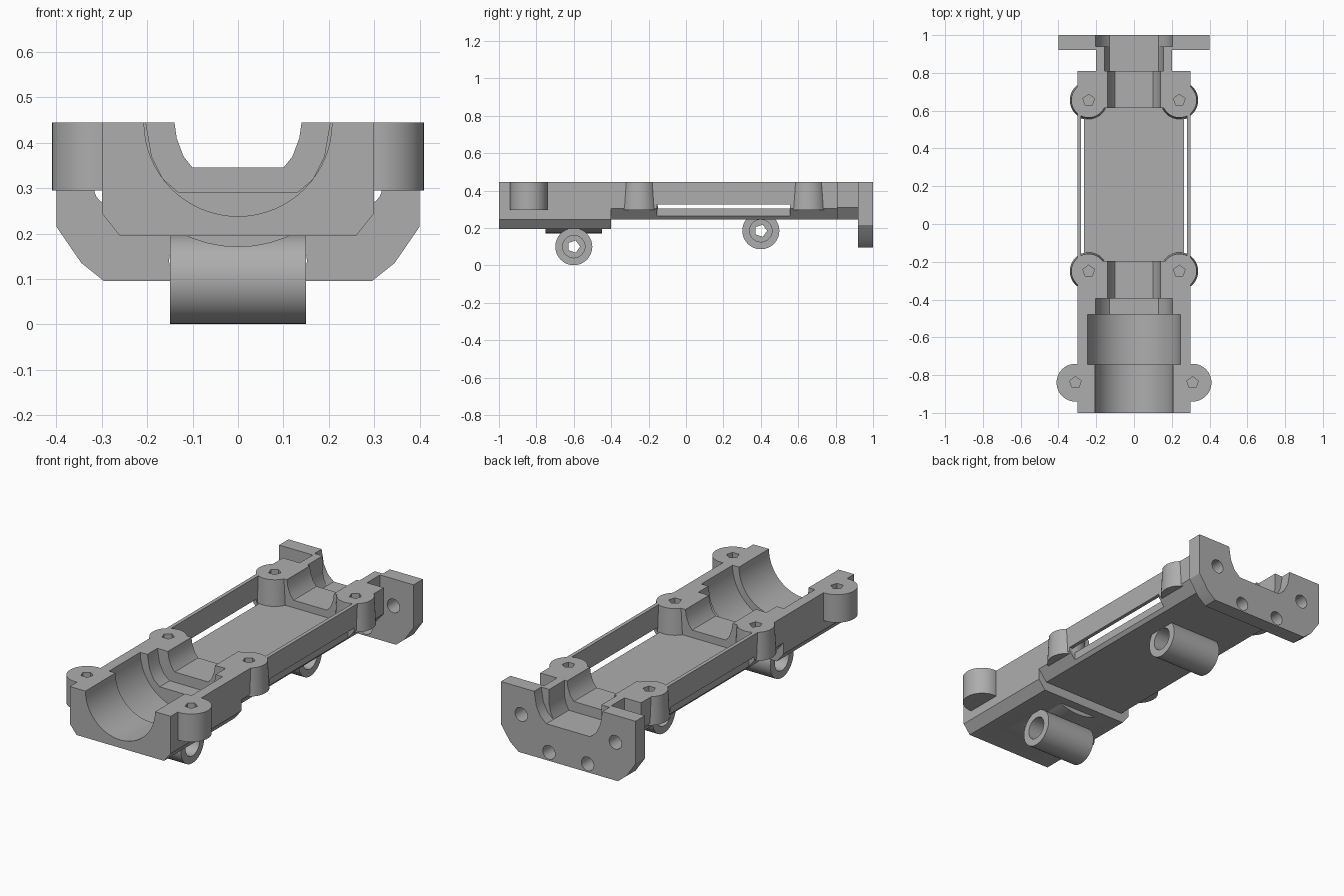
import bpy, bmesh, math
from mathutils import Matrix

cube = bpy.data.objects.get("Cube")
if cube:
    bpy.data.objects.remove(cube, do_unlink=True)

grey = bpy.data.materials.new("plain grey")
grey.use_nodes = True
grey.diffuse_color = (0.42, 0.42, 0.42, 1)
grey.node_tree.nodes["Principled BSDF"].inputs["Base Color"].default_value = (0.42, 0.42, 0.42, 1)

TOP = 0.445


def make(name, bm):
    bmesh.ops.recalc_face_normals(bm, faces=bm.faces)
    mesh = bpy.data.meshes.new(name)
    bm.to_mesh(mesh)
    bm.free()
    ob = bpy.data.objects.new(name, mesh)
    bpy.context.collection.objects.link(ob)
    mesh.materials.append(grey)
    return ob


def prism(name, half, y0, y1):
    """Extrude a half profile (x, z), mirrored about x = 0, from y0 to y1."""
    outline = half + [(-x, z) for x, z in reversed(half)]
    bm = bmesh.new()
    face = bm.faces.new([bm.verts.new((x, y0, z)) for x, z in outline])
    ext = bmesh.ops.extrude_face_region(bm, geom=[face])
    moved = [v for v in ext["geom"] if isinstance(v, bmesh.types.BMVert)]
    bmesh.ops.translate(bm, verts=moved, vec=(0, y1 - y0, 0))
    return make(name, bm)


def box(name, x0, x1, y0, y1, z0, z1):
    bm = bmesh.new()
    m = Matrix.Translation(((x0 + x1) / 2, (y0 + y1) / 2, (z0 + z1) / 2))
    m = m @ Matrix.Diagonal((x1 - x0, y1 - y0, z1 - z0, 1))
    bmesh.ops.create_cube(bm, size=1, matrix=m)
    return make(name, bm)


def rod(name, axis, centre, r, length, sides=48, r2=None):
    turn = {"X": Matrix.Rotation(math.pi / 2, 4, "Y"),
            "Y": Matrix.Rotation(math.pi / 2, 4, "X"), "Z": Matrix()}[axis]
    bm = bmesh.new()
    bmesh.ops.create_cone(bm, cap_ends=True, segments=sides, radius1=r,
                          radius2=r if r2 is None else r2, depth=length,
                          matrix=Matrix.Translation(centre) @ turn)
    return make(name, bm)


def combine(ob, operation, tools):
    for tool in tools:
        mod = ob.modifiers.new("join", "BOOLEAN")
        mod.operation, mod.object, mod.solver = operation, tool, "EXACT"
        bpy.context.view_layer.update()
        result = bpy.data.meshes.new_from_object(
            ob.evaluated_get(bpy.context.evaluated_depsgraph_get()))
        ob.modifiers.clear()
        ob.data = result
        bpy.data.objects.remove(tool, do_unlink=True)


def smooth(ob):
    bpy.ops.object.select_all(action="DESELECT")
    ob.select_set(True)
    bpy.context.view_layer.objects.active = ob
    bpy.ops.object.shade_smooth_by_angle(angle=math.radians(30))


# Tray hull: front housing, long tray, rear neck, end flange
body = prism("lower_housing", [(0.3, TOP), (0.3, 0.245), (0.26, 0.195)], -1, -0.4)
combine(body, "UNION", [
    rod("bulge", "Y", (0, -0.6, TOP), 0.275, 0.3),
    prism("tray", [(0.3, TOP), (0.3, 0.305), (0.25, 0.245)], -0.41, 0.81),
    prism("neck", [(0.2, TOP), (0.2, 0.31), (0.15, 0.245)], 0.8, 0.93),
    prism("flange", [(0.4, TOP), (0.4, 0.215), (0.345, 0.135), (0.295, 0.095)], 0.92, 1)])

# Hollows: trim above the top plane, bores, channels, slots
over = 0.6
wide = [(0.203, over), (0.203, TOP), (0.19, 0.37), (0.165, 0.32), (0.13, 0.29)]
mid = [(0.155, over), (0.155, 0.36), (0.145, 0.32), (0.13, 0.29)]
narrow = [(0.14, over), (0.14, TOP), (0.135, 0.41), (0.12, 0.37), (0.1, 0.345)]
cuts = [
    box("trim", -1, 1, -2, 2, TOP, 1),
    rod("front_bore", "Y", (0, -0.9, TOP), 0.207, 0.4, 64),
    rod("groove", "Y", (0, -0.6125, TOP), 0.245, 0.265, 64),
    prism("step", wide, -0.49, -0.395),
    prism("front_channel", narrow, -0.41, -0.18),
    box("cavity", -0.28, 0.28, -0.195, 0.615, 0.305, over),
    prism("rear_channel", narrow, 0.6, 0.82),
    prism("neck_channel", mid, 0.81, 0.95),
    prism("flange_mouth", wide, 0.94, 1.05)]
for s in (-1, 1):
    xs = sorted((s * 0.265, s * 0.35))
    cuts.append(box("side_slot", *xs, -0.155, 0.555, 0.2, 0.325))
    for x, z in ((0.28, 0.30), (0.115, 0.14)):
        cuts.append(rod("flange_hole", "Y", (s * x, 0.96, z), 0.037, 0.2, 24))
combine(body, "DIFFERENCE", cuts)

# Screw bosses with five-sided blind holes
bosses, holes = [], []
for s in (-1, 1):
    for x, y, low, high in ((0.31, -0.84, 0.1, 0.1),
                            (0.24, -0.25, 0.1, 0.092), (0.24, 0.655, 0.1, 0.092)):
        bosses.append(rod("boss", "Z", (s * x, y, 0.37), low, 0.15, 40, high))
        holes.append(rod("screw_hole", "Z", (s * x, y, 0.39), 0.032, 0.16, 5))
combine(body, "UNION", bosses)
combine(body, "DIFFERENCE", holes)
smooth(body)

# Cross tubes underneath, counterbored at both ends
for name, y, z in (("front_cross_tube", -0.6, 0.1), ("rear_cross_tube", 0.4, 0.185)):
    tube = rod(name, "X", (0, y, z), 0.099, 0.3)
    drills = [rod("drill", "X", (0, y, z), 0.034, 0.5, 5)]
    drills += [rod("counterbore", "X", (s * 0.15, y, z), 0.06, 0.16, 24) for s in (-1, 1)]
    combine(tube, "DIFFERENCE", drills)
    smooth(tube)
